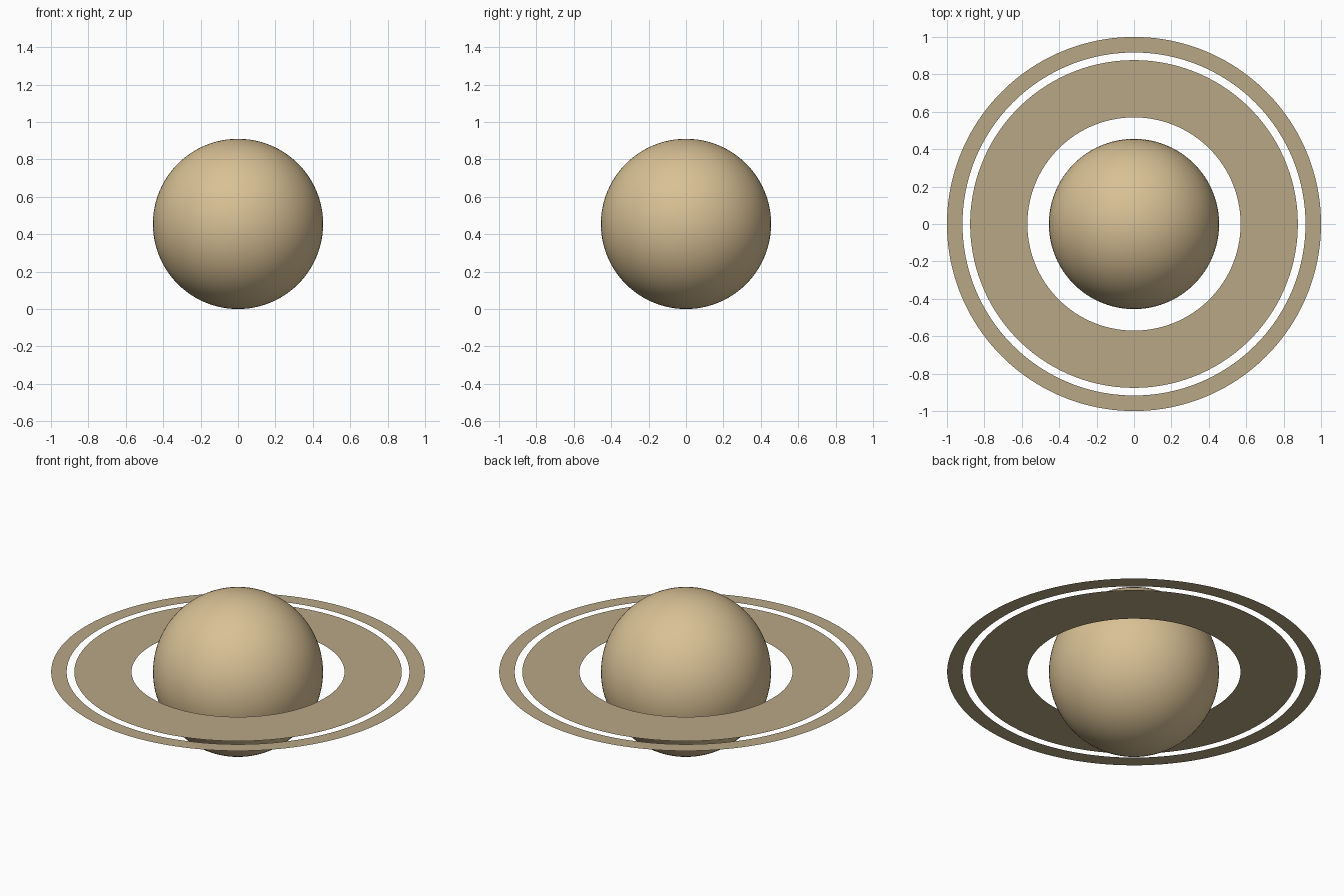
import bpy, bmesh, math

if "Cube" in bpy.data.objects:
    bpy.data.objects.remove(bpy.data.objects["Cube"])

R = 0.455  # planet radius, also the height of the ring plane


def material(name, color):
    mat = bpy.data.materials.new(name)
    mat.diffuse_color = (*color, 1)
    mat.use_nodes = True
    mat.node_tree.nodes["Principled BSDF"].inputs["Base Color"].default_value = mat.diffuse_color
    return mat


def add_object(name, bm, mat):
    mesh = bpy.data.meshes.new(name)
    bm.to_mesh(mesh)
    bm.free()
    mesh.materials.append(mat)
    obj = bpy.data.objects.new(name, mesh)
    obj.location.z = R
    bpy.context.collection.objects.link(obj)
    return obj


def flat_ring(name, inner, outer, mat, segments=160):
    # Spin a radial edge into a paper-thin annulus facing up
    bm = bmesh.new()
    a, b = bm.verts.new((inner, 0, 0)), bm.verts.new((outer, 0, 0))
    edge = bm.edges.new((a, b))
    bmesh.ops.spin(bm, geom=[a, b, edge], cent=(0, 0, 0), axis=(0, 0, 1),
                   angle=math.tau, steps=segments, use_merge=True)
    bmesh.ops.remove_doubles(bm, verts=bm.verts, dist=1e-5)
    for f in bm.faces:
        f.normal_update()
        if f.normal.z < 0:
            f.normal_flip()
    return add_object(name, bm, mat)


# Planet body
bm = bmesh.new()
bmesh.ops.create_uvsphere(bm, u_segments=96, v_segments=48, radius=R)
for f in bm.faces:
    f.smooth = True
add_object("planet", bm, material("planet_tan", (0.69, 0.53, 0.30)))

# Two rings separated by a narrow gap
ring_mat = material("ring_sand", (0.48, 0.39, 0.24))
flat_ring("inner_ring", 0.57, 0.876, ring_mat)
flat_ring("outer_ring", 0.917, 1.0, ring_mat)
